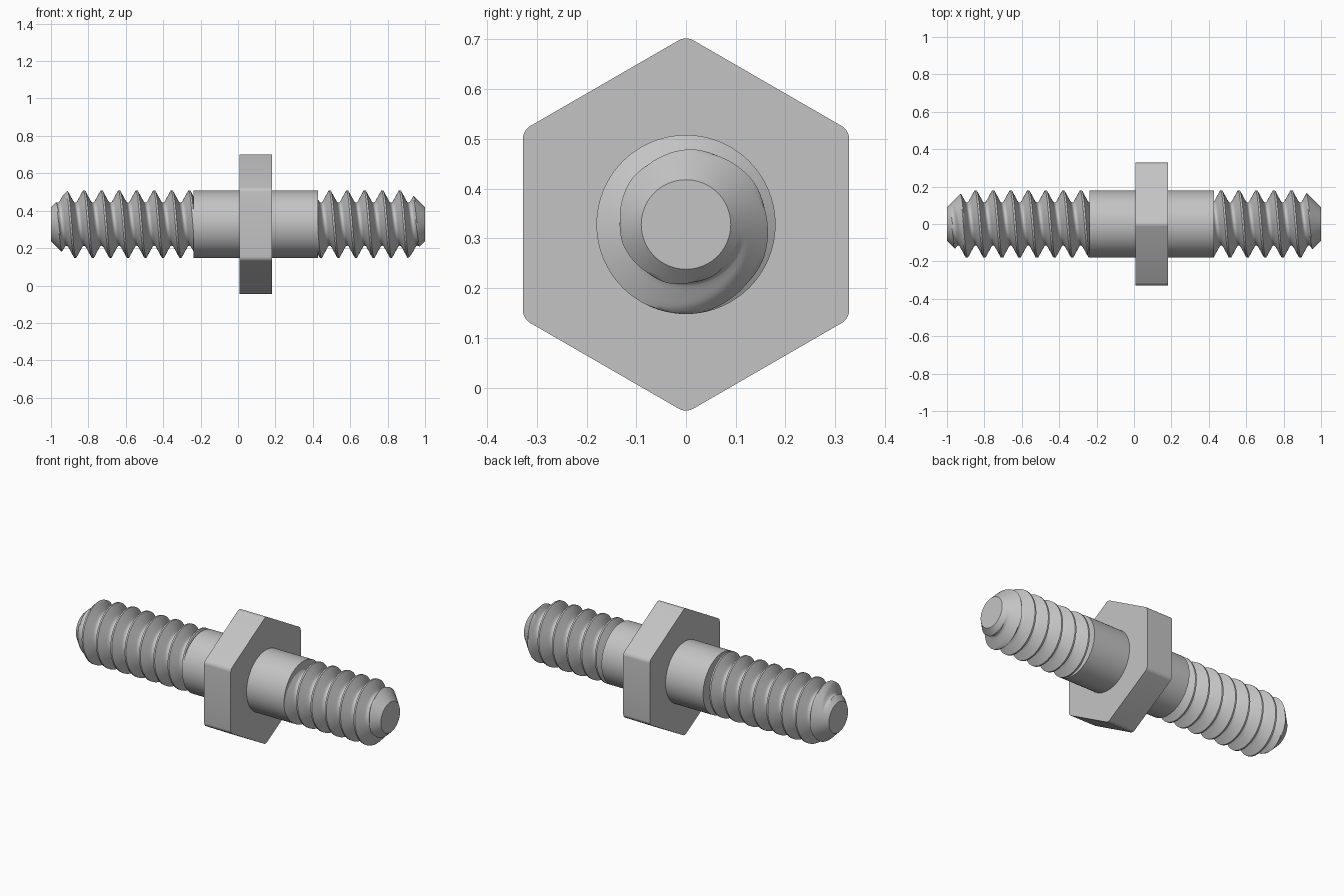
import bpy, bmesh
from math import pi, sin, cos, radians, floor
from mathutils import Matrix, Vector

if "Cube" in bpy.data.objects:
    bpy.data.objects.remove(bpy.data.objects["Cube"])

AXIS_Z = 0.328          # height of the stud's axis
CREST = 0.18            # thread and shank radius
PITCH = 0.0938
PHASE = -0.917          # a crest lies on top at this x
SEGS = 80
SHANK = (-0.238, 0.428)

steel = bpy.data.materials.new("grey steel")
steel.use_nodes = True
steel.diffuse_color = (0.55, 0.55, 0.55, 1)
steel.node_tree.nodes["Principled BSDF"].inputs["Base Color"].default_value = steel.diffuse_color


def finish(bm, name, angle=35):
    """Turn a bmesh into a smooth object with its hard edges kept."""
    bmesh.ops.recalc_face_normals(bm, faces=bm.faces)
    mesh = bpy.data.meshes.new(name)
    bm.to_mesh(mesh)
    bm.free()
    mesh.materials.append(steel)
    mesh.shade_smooth()
    mesh.set_sharp_from_angle(angle=radians(angle))
    obj = bpy.data.objects.new(name, mesh)
    obj.location.z = AXIS_Z
    bpy.context.collection.objects.link(obj)
    return obj


def prism(bm, x0, x1, radius, sides):
    """Capped prism along x, with its first corner on the y axis."""
    turn = Matrix.Rotation(pi / 2, 4, 'Y') @ Matrix.Rotation(pi / 2, 4, 'Z')
    place = Matrix.Translation(((x0 + x1) / 2, 0, 0)) @ turn
    bmesh.ops.create_cone(bm, cap_ends=True, segments=sides, radius1=radius,
                          radius2=radius, depth=x1 - x0, matrix=place)


# Thread section: distance from the crest (in pitches) against radius
SECTION = [(0, CREST), (0.05, CREST), (0.37, 0.124), (0.43, 0.117), (0.5, 0.115)]


def thread_radius(turns):
    d = abs(turns - floor(turns + 0.5))
    for (d0, r0), (d1, r1) in zip(SECTION, SECTION[1:]):
        if d <= d1:
            return r0 + (r1 - r0) * (d - d0) / (d1 - d0)
    return SECTION[-1][1]


# Rows across one pitch, denser on the flanks
half = [0, 0.05] + [0.05 + 0.32 * k / 6 for k in range(1, 7)] + [0.43, 0.5]
ROWS = half + [1 - d for d in half[-2:0:-1]]


def thread(name, x0, x1):
    """Right-handed helical thread between x0 and x1, chamfered at the free end."""
    bm = bmesh.new()
    first = floor((x0 - PHASE) / PITCH) - 2
    last = floor((x1 - PHASE) / PITCH) + 2
    rows = [n + d for n in range(first, last) for d in ROWS]
    grid = []
    for s in range(SEGS + 1):
        a = 2 * pi * s / SEGS
        column = []
        for row in rows:
            x = min(max(PHASE + PITCH * (row + s / SEGS), x0), x1)
            r = thread_radius((x - PHASE) / PITCH - s / SEGS)
            r = min(r, 0.09 + 1 - abs(x))
            column.append(bm.verts.new((x, -r * sin(a), r * cos(a))))
        grid.append(column)
    for left, right in zip(grid, grid[1:]):
        for j in range(len(rows) - 1):
            quad = (left[j], left[j + 1], right[j + 1], right[j])
            xs = [v.co.x for v in quad]
            if max(xs) - min(xs) > 1e-6:
                bm.faces.new(quad)
    bmesh.ops.delete(bm, geom=[v for v in bm.verts if not v.link_faces], context='VERTS')
    bmesh.ops.remove_doubles(bm, verts=bm.verts, dist=1e-5)
    # Flat ends
    rim = [e for e in bm.edges if e.is_boundary]
    bmesh.ops.holes_fill(bm, edges=rim, sides=0)
    return finish(bm, name)


thread("right_thread", -1, SHANK[0])
thread("left_thread", SHANK[1], 1)

# Plain shank between the threads
bm = bmesh.new()
prism(bm, *SHANK, CREST, SEGS)
finish(bm, "shank")

# Hexagonal collar with rounded corners
bm = bmesh.new()
prism(bm, 0.008, 0.182, AXIS_Z / cos(pi / 6), 6)
corners = [e for e in bm.edges
           if abs((e.verts[0].co - e.verts[1].co).normalized().dot(Vector((1, 0, 0)))) > 0.9]
bmesh.ops.bevel(bm, geom=corners, offset=0.016, segments=5, profile=0.5, affect='EDGES')
finish(bm, "hex_collar")
